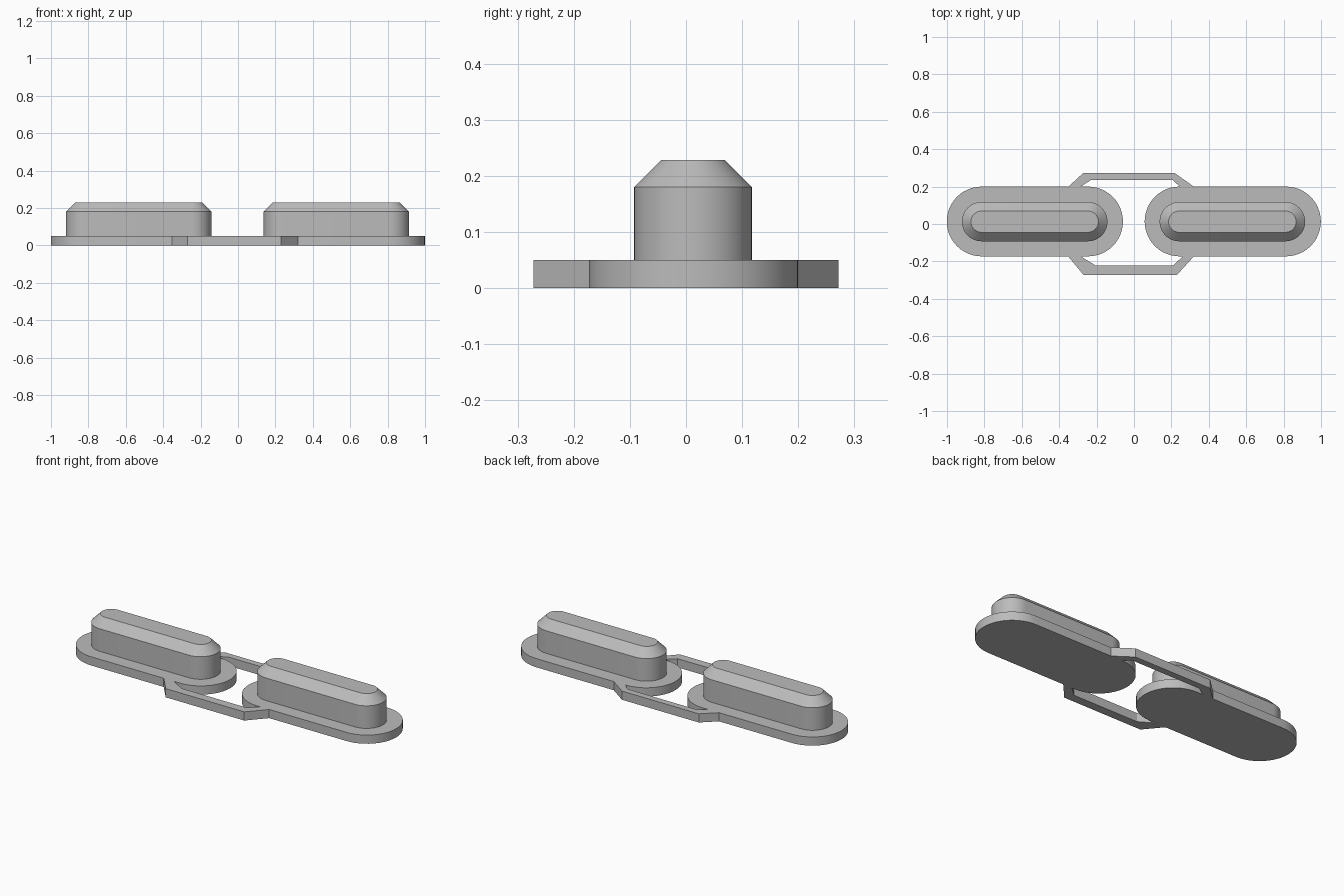
import bpy, bmesh, math

cube = bpy.data.objects.get("Cube")
if cube:
    bpy.data.objects.remove(cube, do_unlink=True)

grey = bpy.data.materials.new("plain grey")
grey.use_nodes = True
colour = (0.5, 0.5, 0.5, 1)
grey.diffuse_color = colour
grey.node_tree.nodes["Principled BSDF"].inputs["Base Color"].default_value = colour

CENTRE_Y = 0.0135
PLATE_TOP = 0.05


def stadium(half_length, radius, steps=24):
    """Outline of a slot shape, counter-clockwise from the lower right."""
    points = []
    for side, start in ((1, -math.pi / 2), (-1, math.pi / 2)):
        for i in range(steps + 1):
            a = start + math.pi * i / steps
            points.append((side * (half_length - radius) + radius * math.cos(a),
                           radius * math.sin(a)))
    return points


def loft(name, sections, location=(0, 0, 0)):
    """Closed solid through a stack of (height, outline) sections."""
    bm = bmesh.new()
    rings = [[bm.verts.new((x, y, z)) for x, y in outline] for z, outline in sections]
    count = len(rings[0])
    for low, high in zip(rings, rings[1:]):
        for i in range(count):
            j = (i + 1) % count
            bm.faces.new((low[i], low[j], high[j], high[i]))
    bm.faces.new(rings[0][::-1])
    bm.faces.new(rings[-1])
    bmesh.ops.recalc_face_normals(bm, faces=bm.faces)
    mesh = bpy.data.meshes.new(name)
    bm.to_mesh(mesh)
    bm.free()
    mesh.materials.append(grey)
    obj = bpy.data.objects.new(name, mesh)
    bpy.context.collection.objects.link(obj)
    obj.location = location
    bpy.ops.object.select_all(action='DESELECT')
    obj.select_set(True)
    bpy.context.view_layer.objects.active = obj
    bpy.ops.object.shade_smooth_by_angle(angle=math.radians(25))
    return obj


# Two slot-shaped plates, each with a raised chamfered button
for side, plate_x, button_x in (("right", -0.53, -0.531), ("left", 0.528, 0.526)):
    plate = stadium(0.471, 0.1865)
    loft(side + "_plate", [(0, plate), (PLATE_TOP, plate)], (plate_x, CENTRE_Y, 0))
    body = stadium(0.389, 0.105)
    top = stadium(0.341, 0.057)
    loft(side + "_button", [(PLATE_TOP, body), (0.18, body), (0.228, top)],
         (button_x, CENTRE_Y - 0.001, 0))

# Thin bent arms joining the plates along the back and front
back = [(-0.35, 0.2), (-0.272, 0.272), (0.218, 0.272), (0.32, 0.2),
        (0.245, 0.2), (0.207, 0.235), (-0.23, 0.235), (-0.285, 0.2)]
front = [(-0.352, -0.173), (-0.27, -0.272), (0.23, -0.272), (0.32, -0.173),
         (0.262, -0.173), (0.208, -0.222), (-0.205, -0.222), (-0.285, -0.173)]
for name, outline in (("back_arm", back), ("front_arm", front)):
    loft(name, [(0, outline), (PLATE_TOP, outline)])
